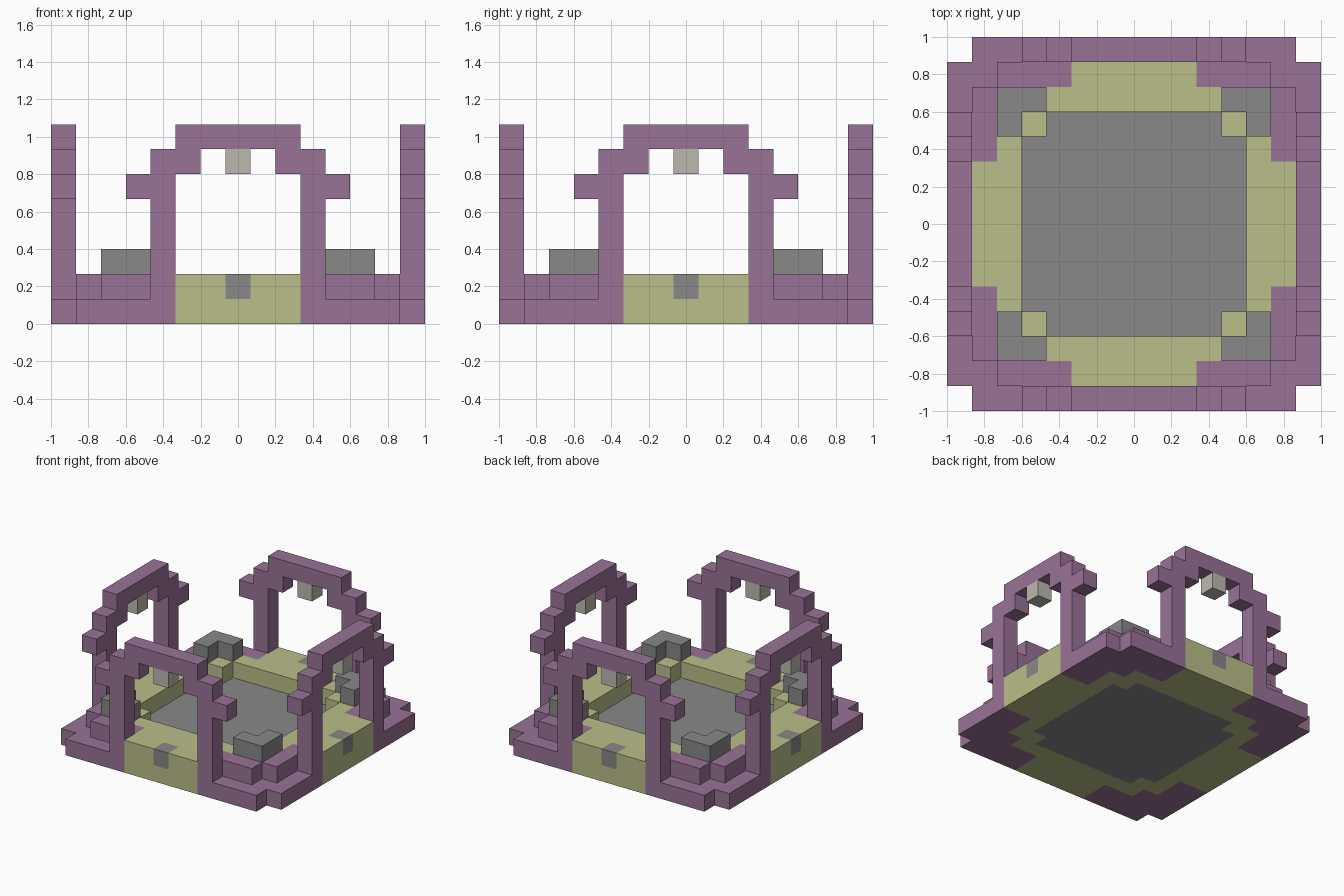
import bpy, bmesh
from mathutils import Vector

if "Cube" in bpy.data.objects:
    bpy.data.objects.remove(bpy.data.objects["Cube"])

SIZE = 2 / 15      # edge of one block
EDGE = 7           # outermost block index from the centre


def linear(v):
    v /= 255
    return v / 12.92 if v <= 0.04045 else ((v + 0.055) / 1.055) ** 2.4


def material(name, *rgb):
    m = bpy.data.materials.new(name)
    color = [linear(v) for v in rgb] + [1]
    m.use_nodes = True
    m.diffuse_color = color
    m.node_tree.nodes["Principled BSDF"].inputs["Base Color"].default_value = color
    return m


purple = material("purple brick", 152, 115, 150)
sand = material("pale sand", 187, 189, 137)
grey = material("grey stone", 136, 136, 136)
cream = material("cream lamp", 190, 185, 175)


def ground(rule, layers):
    """Blocks whose larger and smaller distance from the centre fit the rule."""
    span = range(-EDGE, EDGE + 1)
    return {(x, y, z) for x in span for y in span for z in layers
            if rule(max(abs(x), abs(y)), min(abs(x), abs(y)))}


def column(x, layers):
    """Front-side blocks at both +x and -x."""
    return {(s * x, -EDGE, z) for s in (-1, 1) for z in layers}


def turn(cells, times):
    for _ in range(times):
        cells = {(-y, x, z) for x, y, z in cells}
    return cells


parts = {}

# Sunken floor and the raised walkway around it
parts["floor"] = (ground(lambda a, b: a <= 4 and b < 4, [0]), grey)
markers = ground(lambda a, b: a == EDGE and b == 0, [1])
walkway = ground(lambda a, b: (a >= 6 and b <= 2) or (a == 5 and b <= 4)
                 or a == b == 4, [0, 1])
parts["walkway"] = (walkway - markers, sand)
parts["entrance_markers"] = (markers, grey)

# Stepped corner foundations with L-shaped blocks on top
low = ground(lambda a, b: (a == EDGE and 4 <= b <= 6) or a == b == 6, [0])
high = ground(lambda a, b: (a == 6 and 3 <= b <= 5) or a == b == 5, [0, 1])
parts["corner_foundations"] = (low | high, purple)
parts["corner_blocks"] = (ground(lambda a, b: a == 5 and b >= 4, [2]), grey)

# One arch with its hanging lamp on every side
arch = column(3, range(7)) | column(2, [6, 7]) | column(4, [5])
arch |= column(1, [7]) | column(0, [7])
for i, side in enumerate(["front", "left", "back", "right"]):
    parts[side + "_arch"] = (turn(arch, i), purple)
    parts[side + "_lamp"] = (turn(column(0, [6]), i), cream)

occupied = set().union(*(cells for cells, _ in parts.values()))


def build(name, cells, mat):
    """Mesh the outside faces of a group of blocks."""
    bm = bmesh.new()
    for cell in sorted(cells):
        centre = Vector(cell) + Vector((0, 0, 0.5))
        for axis in range(3):
            for sign in (-1, 1):
                normal = Vector((0, 0, 0))
                normal[axis] = sign
                if tuple(int(c + n) for c, n in zip(cell, normal)) in occupied:
                    continue
                u = Vector((0, 0, 0))
                u[(axis + 1) % 3] = 1
                v = normal.cross(u)
                corners = [(-1, -1), (1, -1), (1, 1), (-1, 1)]
                bm.faces.new([bm.verts.new((centre + (normal + u * p + v * q) / 2) * SIZE)
                              for p, q in corners])
    bmesh.ops.remove_doubles(bm, verts=bm.verts, dist=SIZE / 100)
    mesh = bpy.data.meshes.new(name)
    bm.to_mesh(mesh)
    bm.free()
    mesh.materials.append(mat)
    bpy.context.collection.objects.link(bpy.data.objects.new(name, mesh))


for name, (cells, mat) in parts.items():
    build(name, cells, mat)
